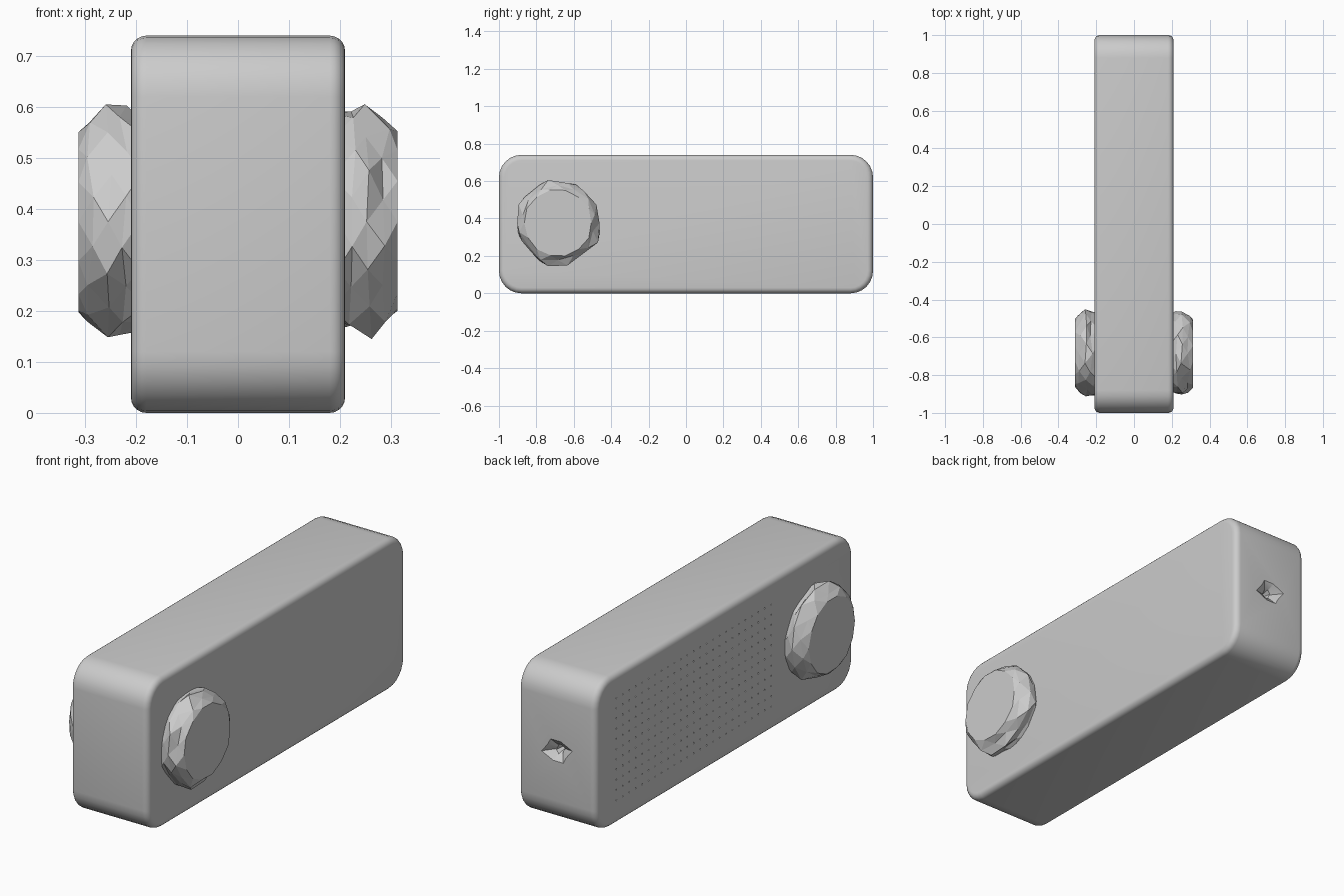
import bpy, bmesh, math, random
from mathutils import Vector

random.seed(4)
if "Cube" in bpy.data.objects:
    bpy.data.objects.remove(bpy.data.objects["Cube"])

grey = bpy.data.materials.new("plain grey")
grey.use_nodes = True
COLOUR = (0.6, 0.6, 0.6, 1)
grey.diffuse_color = COLOUR
grey.node_tree.nodes["Principled BSDF"].inputs["Base Color"].default_value = COLOUR

HALF_WIDTH, HEIGHT, CORNER = 0.21, 0.74, 0.12
KNOB_Y, KNOB_Z = -0.685, 0.375


def make_object(name, bm):
    bmesh.ops.recalc_face_normals(bm, faces=bm.faces)
    mesh = bpy.data.meshes.new(name)
    bm.to_mesh(mesh)
    bm.free()
    mesh.materials.append(grey)
    obj = bpy.data.objects.new(name, mesh)
    bpy.context.collection.objects.link(obj)
    return obj


def loft(bm, rings):
    """Skin a list of equal rings of points and cap both ends."""
    rows = [[bm.verts.new(p) for p in ring] for ring in rings]
    n = len(rows[0])
    for a, b in zip(rows, rows[1:]):
        for i in range(n):
            j = (i + 1) % n
            bm.faces.new((a[i], a[j], b[j], b[i]))
    bm.faces.new(rows[0])
    bm.faces.new(rows[-1])


def rounded_side(x, inset):
    """Rounded rectangle in the side plane, shrunk by an inset."""
    r = CORNER - inset
    points = []
    for k, (sy, sz) in enumerate(((1, 1), (-1, 1), (-1, -1), (1, -1))):
        for s in range(7):
            a = math.radians(90 * k + 15 * s)
            points.append((x, sy * (1 - CORNER) + r * math.cos(a),
                           HEIGHT / 2 + sz * (HEIGHT / 2 - CORNER) + r * math.sin(a)))
    return points


# Body: rounded slab with softened rims
RIM = 0.03
rim = [(HALF_WIDTH - RIM + RIM * math.sin(a), RIM - RIM * math.cos(a))
       for a in (math.radians(18 * i) for i in range(6))]
sections = [(-x, i) for x, i in reversed(rim)] + rim
bm = bmesh.new()
loft(bm, [rounded_side(x, i) for x, i in sections])
body = make_object("body", bm)


def cut(target, cutter):
    cutter.hide_render = True
    mod = target.modifiers.new("cut", "BOOLEAN")
    mod.operation = "DIFFERENCE"
    mod.solver = "EXACT"
    mod.object = cutter
    bpy.context.view_layer.objects.active = target
    bpy.ops.object.modifier_apply(modifier=mod.name)
    bpy.data.objects.remove(cutter)


# Speaker grille: grid of pin holes on the right side
bm = bmesh.new()
pin = 0.004
for row in range(11):
    for col in range(25):
        y, z = -0.36 + 0.05 * col, 0.12 + 0.05 * row
        loft(bm, [[(x, y + pin * dy, z + pin * dz)
                   for dy, dz in ((1, 0), (0, 1), (-1, 0), (0, -1))]
                  for x in (-HALF_WIDTH - 0.01, -HALF_WIDTH + 0.01)])
cut(body, make_object("grille_cutter", bm))

# Back socket: ragged shallow dent around a small hole
for name, wide, tall, depth in (("dent_cutter", 0.09, 0.055, 0.03),
                                ("socket_cutter", 0.033, 0.033, 0.08)):
    bm = bmesh.new()
    rings = []
    for y, scale in ((1.02, 1.0), (1.0, 1.0), (1 - depth, 0.3)):
        rings.append([(wide * scale * math.cos(a) * (1 if i % 2 else 0.6), y,
                       0.365 + tall * scale * math.sin(a))
                      for i, a in enumerate(math.tau * (k + 0.5) / 8 for k in range(8))])
    loft(bm, rings)
    cut(body, make_object(name, bm))

bpy.ops.object.select_all(action="DESELECT")
body.select_set(True)
bpy.context.view_layer.objects.active = body
bpy.ops.object.shade_smooth_by_angle(angle=math.radians(35))

# Knobs: rough faceted discs on both sides
KNOB_PROFILE = ((0.19, 0.21), (0.225, 0.215), (0.255, 0.225), (0.29, 0.205), (0.313, 0.18))
for side, name in ((1, "left_knob"), (-1, "right_knob")):
    bm = bmesh.new()
    rings = []
    for level, (x, radius) in enumerate(KNOB_PROFILE):
        ring = []
        outer = level == len(KNOB_PROFILE) - 1
        for i in range(14):
            a = math.tau * (i + 0.5 * (level % 2)) / 14
            r = radius + (0.004 if outer else 0.014) * random.uniform(-1, 1)
            dx = 0 if outer else random.uniform(-0.008, 0.008)
            ring.append(Vector((side * (x + dx), KNOB_Y + r * math.cos(a),
                                KNOB_Z + r * math.sin(a))))
        rings.append(ring)
    loft(bm, rings)
    bmesh.ops.triangulate(bm, faces=[f for f in bm.faces if len(f.verts) == 4])
    make_object(name, bm)
